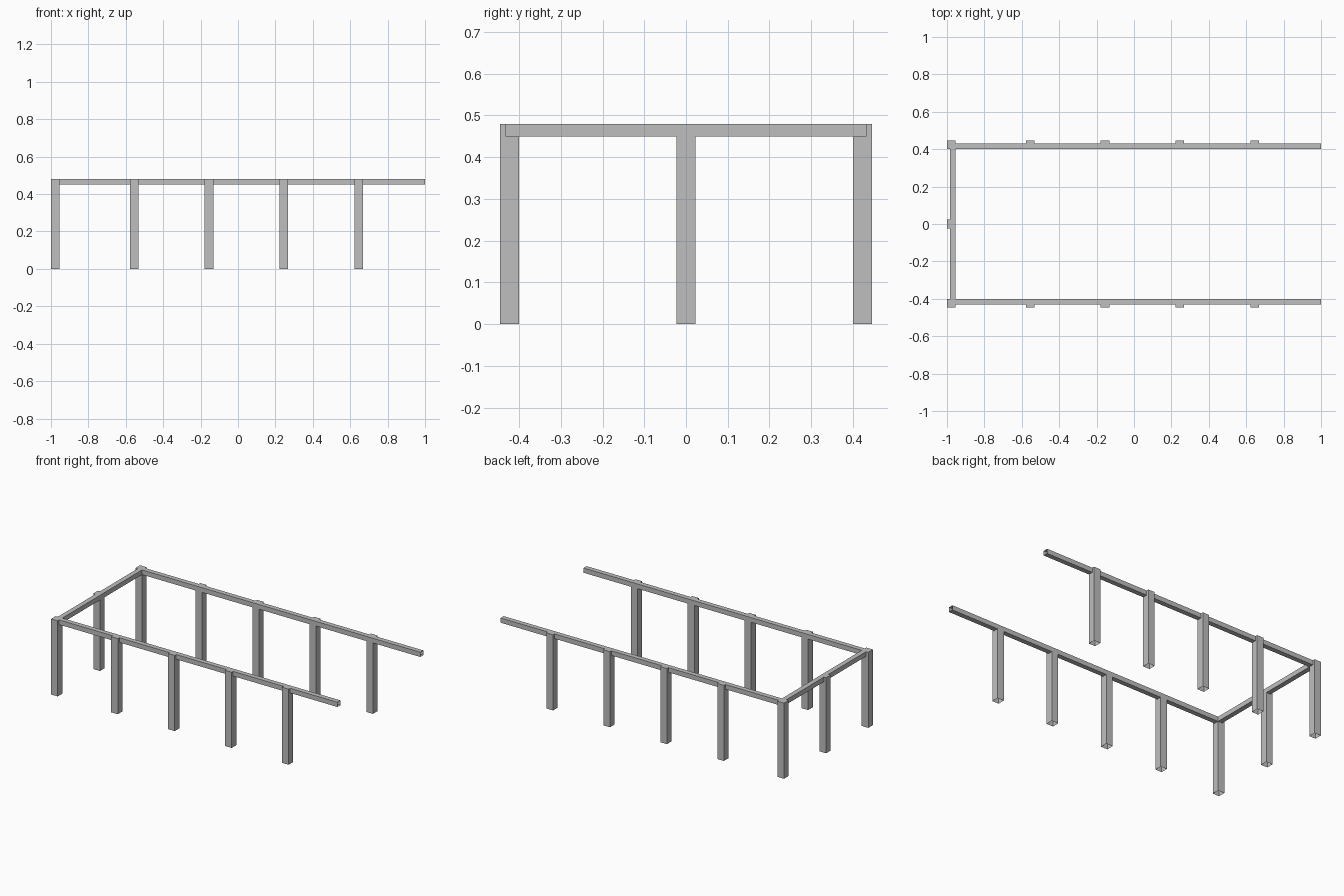
import bpy
import bmesh
from math import pi
from mathutils import Matrix

cube = bpy.data.objects.get("Cube")
if cube:
    bpy.data.objects.remove(cube, do_unlink=True)

# Main sizes
HEIGHT = 0.48
SEAT = 0.45          # underside of the rails
POST = 0.046         # post thickness
RAIL = 0.031         # rail depth
INNER_Y = 0.40       # inner face of the long sides
INNER_X = -1 + POST  # inner face of the closed end

grey = bpy.data.materials.new("light_grey")
grey.use_nodes = True
GREY = (0.52, 0.52, 0.52, 1)
grey.diffuse_color = GREY
grey.node_tree.nodes["Principled BSDF"].inputs["Base Color"].default_value = GREY

# Each side: x runs along it, y points outward from its inner face
back_side = Matrix.Translation((0, INNER_Y, 0))
front_side = Matrix.Translation((0, -INNER_Y, 0)) @ Matrix.Rotation(pi, 4, 'Z')
end_side = Matrix.Translation((INNER_X, 0, 0)) @ Matrix.Rotation(pi / 2, 4, 'Z')


def extrude_profile(name, side, profile, start, end, is_open):
    """Sweep an (outward, height) profile along a side, leaving some faces open."""
    bm = bmesh.new()
    base = bm.faces.new([bm.verts.new((start, y, z)) for y, z in profile])
    swept = bmesh.ops.extrude_face_region(bm, geom=[base], use_keep_orig=True)
    moved = [v for v in swept["geom"] if isinstance(v, bmesh.types.BMVert)]
    bmesh.ops.translate(bm, verts=moved, vec=(end - start, 0, 0))
    bmesh.ops.recalc_face_normals(bm, faces=bm.faces)
    bm.normal_update()
    bmesh.ops.delete(bm, geom=[f for f in bm.faces if is_open(f)], context='FACES')
    mesh = bpy.data.meshes.new(name)
    bm.to_mesh(mesh)
    bm.free()
    mesh.materials.append(grey)
    obj = bpy.data.objects.new(name, mesh)
    obj.matrix_world = side
    bpy.context.collection.objects.link(obj)


def box_profile(depth, bottom):
    return [(0, bottom), (depth, bottom), (depth, HEIGHT), (0, HEIGHT)]


def rail(name, side, start, end):
    # Hollow rail with open ends
    extrude_profile(name, side, box_profile(RAIL, SEAT), start, end,
                    lambda f: abs(f.normal.x) > 0.9)


def notched_post(name, side, centre):
    # Hollow post, open below, notched on the inside to carry the rail
    profile = [(0, 0), (POST, 0), (POST, HEIGHT), (RAIL, HEIGHT), (RAIL, SEAT), (0, SEAT)]

    def is_open(f):
        c = f.calc_center_median()
        seat = f.normal.z > 0.9 and c.z < HEIGHT - 0.01
        cheek = f.normal.y < -0.9 and c.z > SEAT
        return f.normal.z < -0.9 or seat or cheek

    extrude_profile(name, side, profile, centre - POST / 2, centre + POST / 2, is_open)


def corner_post(name, side, start):
    extrude_profile(name, side, box_profile(POST, 0), start, start + POST,
                    lambda f: f.normal.z < -0.9)


# Long sides: the front one is turned round, so its x is reversed
for label, side, sign in (("back", back_side, 1), ("front", front_side, -1)):
    rail(f"{label}_rail", side, sign * INNER_X, sign)
    corner_post(f"{label}_corner_post", side, min(-sign, sign * INNER_X))
    for i in range(4):
        notched_post(f"{label}_post_{i + 1}", side, sign * (-0.555 + 0.4 * i))

# Closed end
rail("end_rail", end_side, -INNER_Y, INNER_Y)
notched_post("end_post", end_side, 0)
